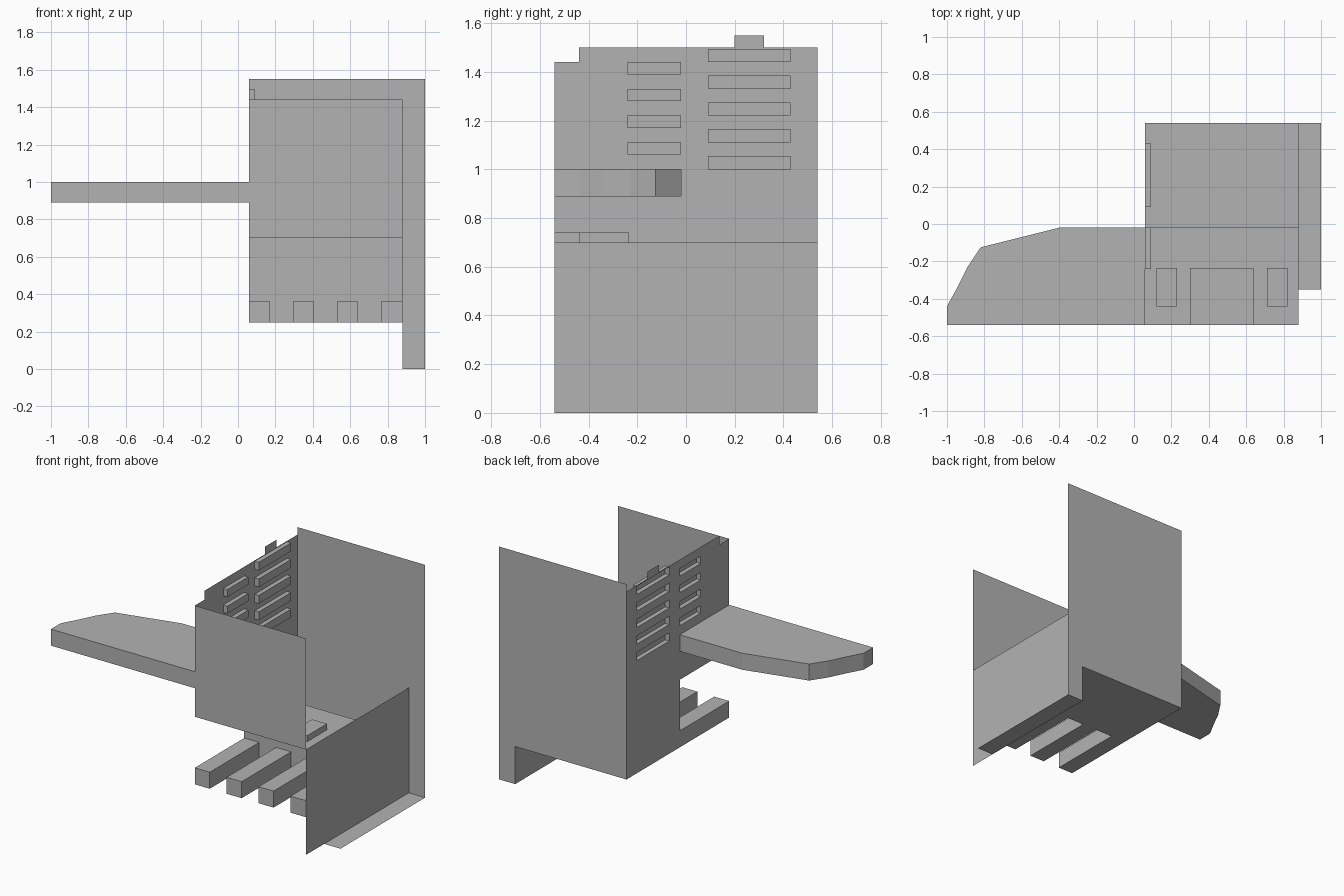
import bpy, bmesh
from mathutils import Vector

cube = bpy.data.objects.get("Cube")
if cube:
    bpy.data.objects.remove(cube, do_unlink=True)

grey = bpy.data.materials.new("plain_grey")
grey.use_nodes = True
COLOUR = (0.45, 0.45, 0.45, 1)
grey.diffuse_color = COLOUR
grey.node_tree.nodes["Principled BSDF"].inputs["Base Color"].default_value = COLOUR

# Key planes of the shell
X0, X1, XEND = 0.06, 0.88, 1.0
FRONT, MID, BACK = -0.54, -0.02, 0.54
LOW, SHELF, TOP = 0.25, 0.70, 1.55


def finish(name, bm):
    mesh = bpy.data.meshes.new(name)
    bm.to_mesh(mesh)
    bm.free()
    mesh.materials.append(grey)
    obj = bpy.data.objects.new(name, mesh)
    bpy.context.collection.objects.link(obj)
    return obj


def sheet(name, axis, at, u, v, holes=()):
    """Thin rectangle across one axis; holes are (u0, u1, v0, v1)."""
    us = sorted({*u, *(c for h in holes for c in h[:2])})
    vs = sorted({*v, *(c for h in holes for c in h[2:])})
    bm = bmesh.new()

    def point(a, b):
        co = [a, b]
        co.insert(axis, at)
        return bm.verts.new(co)

    for a0, a1 in zip(us, us[1:]):
        for b0, b1 in zip(vs, vs[1:]):
            a, b = (a0 + a1) / 2, (b0 + b1) / 2
            if any(h[0] < a < h[1] and h[2] < b < h[3] for h in holes):
                continue
            bm.faces.new([point(a0, b0), point(a1, b0), point(a1, b1), point(a0, b1)])
    bmesh.ops.remove_doubles(bm, verts=bm.verts, dist=0.0005)
    bmesh.ops.dissolve_limit(bm, angle_limit=0.01, verts=bm.verts, edges=bm.edges)
    return finish(name, bm)


def drop_faces(bm, directions):
    bm.normal_update()
    gone = [f for f in bm.faces if any(f.normal.dot(Vector(d)) > 0.99 for d in directions)]
    bmesh.ops.delete(bm, geom=gone, context='FACES')


def open_box(name, x, y, z, *openings):
    bm = bmesh.new()
    bmesh.ops.create_cube(bm, size=1)
    for vert in bm.verts:
        vert.co = [s[0] if c < 0 else s[1] for c, s in zip(vert.co, (x, y, z))]
    drop_faces(bm, openings)
    return finish(name, bm)


# Side wall with staggered vents, arm opening and top tab
vents = [(-0.24, MID, 1.06 + 0.11 * i, 1.11 + 0.11 * i) for i in range(4)]
vents += [(0.09, 0.43, 1.0 + 0.11 * i, 1.055 + 0.11 * i) for i in range(5)]
cuts = [(FRONT, MID, LOW, SHELF), (FRONT, -0.44, 1.44, 1.5),
        (FRONT, 0.2, 1.5, TOP), (0.32, BACK, 1.5, TOP), (FRONT, MID, 0.89, 1.0)]
sheet("side_wall", 0, X0, (FRONT, BACK), (LOW, TOP), vents + cuts)
for y0, y1, z0, z1 in vents:
    open_box("vent_pocket", (X0, X0 + 0.03), (y0, y1), (z0, z1), (-1, 0, 0))

# Outer panels
sheet("front_panel", 1, FRONT, (X0, X1), (SHELF, 1.44))
sheet("back_panel", 1, BACK, (X0, XEND), (0, TOP), [(X0, X1, 0, LOW)])
sheet("lower_side_panel", 0, X1, (FRONT, BACK), (0, SHELF))
sheet("foot_strip", 2, 0, (X1, XEND), (-0.35, BACK))
sheet("rear_floor", 2, LOW, (X0, X1), (MID, BACK))

# Raised shelf with pockets
pockets = [(0.12, 0.23, -0.44, -0.235), (0.30, 0.64, FRONT, -0.235), (0.71, 0.82, -0.44, -0.235)]
sheet("shelf", 2, SHELF, (X0, X1), (FRONT, MID), pockets)
for x0, x1, y0, y1 in pockets:
    open_box("shelf_pocket", (x0, x1), (y0, y1), (SHELF, 0.74), (0, 0, -1))

# Inner step with four hollow prongs
prongs = [(X0, 0.17), (0.295, 0.405), (0.53, 0.64), (0.765, X1)]
sheet("inner_step", 1, MID, (X0, X1), (LOW, SHELF), [(*p, LOW, 0.36) for p in prongs])
for p in prongs:
    open_box("prong", p, (FRONT, MID), (LOW, 0.36), (0, 1, 0))

# Tapered hollow arm
outline = [(X0, FRONT), (X0, MID), (-0.4, MID), (-0.82, -0.125),
           (-0.89, -0.23), (-0.945, -0.34), (-1, -0.44), (-1, FRONT)]
bm = bmesh.new()
base = bm.faces.new([bm.verts.new((x, y, 0.89)) for x, y in outline])
ext = bmesh.ops.extrude_face_region(bm, geom=[base], use_keep_orig=True)
bmesh.ops.translate(bm, vec=(0, 0, 0.11), verts=[v for v in ext["geom"] if isinstance(v, bmesh.types.BMVert)])
bmesh.ops.recalc_face_normals(bm, faces=bm.faces)
drop_faces(bm, [(1, 0, 0)])
finish("side_arm", bm)
